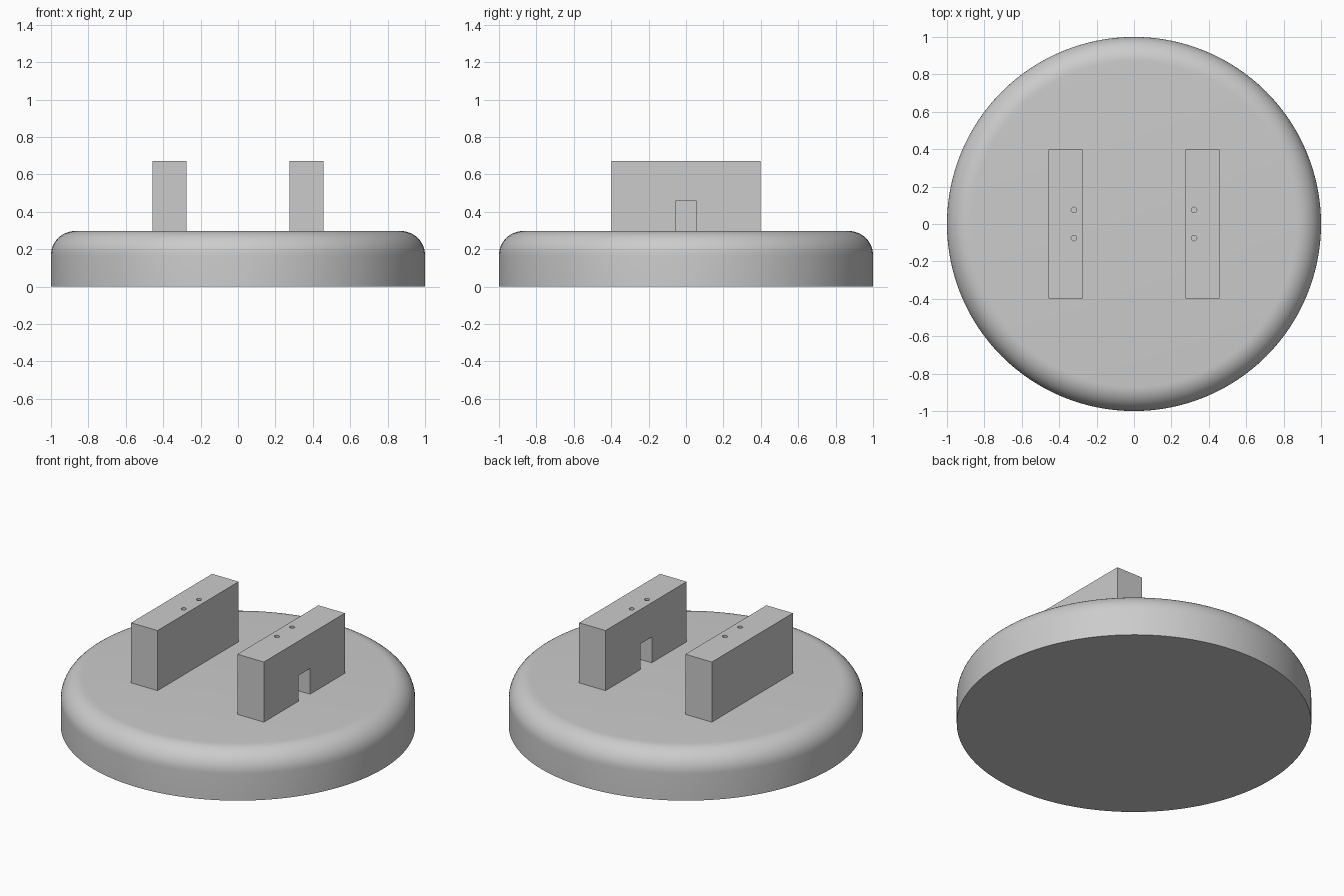
import bpy, bmesh, math

if "Cube" in bpy.data.objects:
    bpy.data.objects.remove(bpy.data.objects["Cube"])

grey = bpy.data.materials.new("light_grey")
grey.use_nodes = True
grey.diffuse_color = (0.6, 0.6, 0.6, 1)
grey.node_tree.nodes["Principled BSDF"].inputs["Base Color"].default_value = (0.6, 0.6, 0.6, 1)

TOP, FILLET = 0.297, 0.13      # base height and rounded rim radius
BLOCK_TOP, SINK = 0.671, 0.01  # blocks sit slightly into the base


def finish(bm, name):
    bmesh.ops.recalc_face_normals(bm, faces=bm.faces)
    mesh = bpy.data.meshes.new(name)
    bm.to_mesh(mesh)
    bm.free()
    obj = bpy.data.objects.new(name, mesh)
    bpy.context.collection.objects.link(obj)
    mesh.materials.append(grey)
    return obj


def activate(obj):
    bpy.ops.object.select_all(action="DESELECT")
    obj.select_set(True)
    bpy.context.view_layer.objects.active = obj


def box(name, x, y, z0, z1, dx, dy):
    bm = bmesh.new()
    bmesh.ops.create_cube(bm, size=1)
    bmesh.ops.scale(bm, verts=bm.verts, vec=(dx, dy, z1 - z0))
    bmesh.ops.translate(bm, verts=bm.verts, vec=(x, y, (z0 + z1) / 2))
    return finish(bm, name)


def cut(obj, cutter):
    cutter.hide_render = True
    mod = obj.modifiers.new("cut", "BOOLEAN")
    mod.object = cutter
    mod.solver = "EXACT"
    activate(obj)
    bpy.ops.object.modifier_apply(modifier=mod.name)
    bpy.data.objects.remove(cutter)


# Round base: lathed profile with a rounded upper rim
profile = [(0, 0), (1, 0)]
for i in range(13):
    a = math.pi / 2 * i / 12
    profile.append((1 - FILLET + FILLET * math.cos(a), TOP - FILLET + FILLET * math.sin(a)))
profile.append((0, TOP))
bm = bmesh.new()
verts = [bm.verts.new((r, 0, z)) for r, z in profile]
edges = [bm.edges.new(pair) for pair in zip(verts, verts[1:])]
bmesh.ops.spin(bm, geom=verts + edges, cent=(0, 0, 0), axis=(0, 0, 1),
               angle=2 * math.pi, steps=128)
bmesh.ops.remove_doubles(bm, verts=bm.verts, dist=0.0001)
base = finish(bm, "round_base")
activate(base)
bpy.ops.object.shade_smooth_by_angle(angle=math.radians(30))

# Two upright blocks, each with a pair of small holes in the top
for side, name in ((1, "left_block"), (-1, "right_block")):
    block = box(name, side * 0.366, 0, TOP - SINK, BLOCK_TOP, 0.182, 0.797)
    for y in (-0.075, 0.075):
        bm = bmesh.new()
        bmesh.ops.create_cone(bm, cap_ends=True, segments=24, radius1=0.015,
                              radius2=0.015, depth=0.4)
        bmesh.ops.translate(bm, verts=bm.verts, vec=(side * 0.321, y, BLOCK_TOP))
        cut(block, finish(bm, "hole_cutter"))
    # Passage through the left block only
    if side > 0:
        cut(block, box("notch_cutter", 0.366, 0, 0.2, 0.457, 0.4, 0.112))
